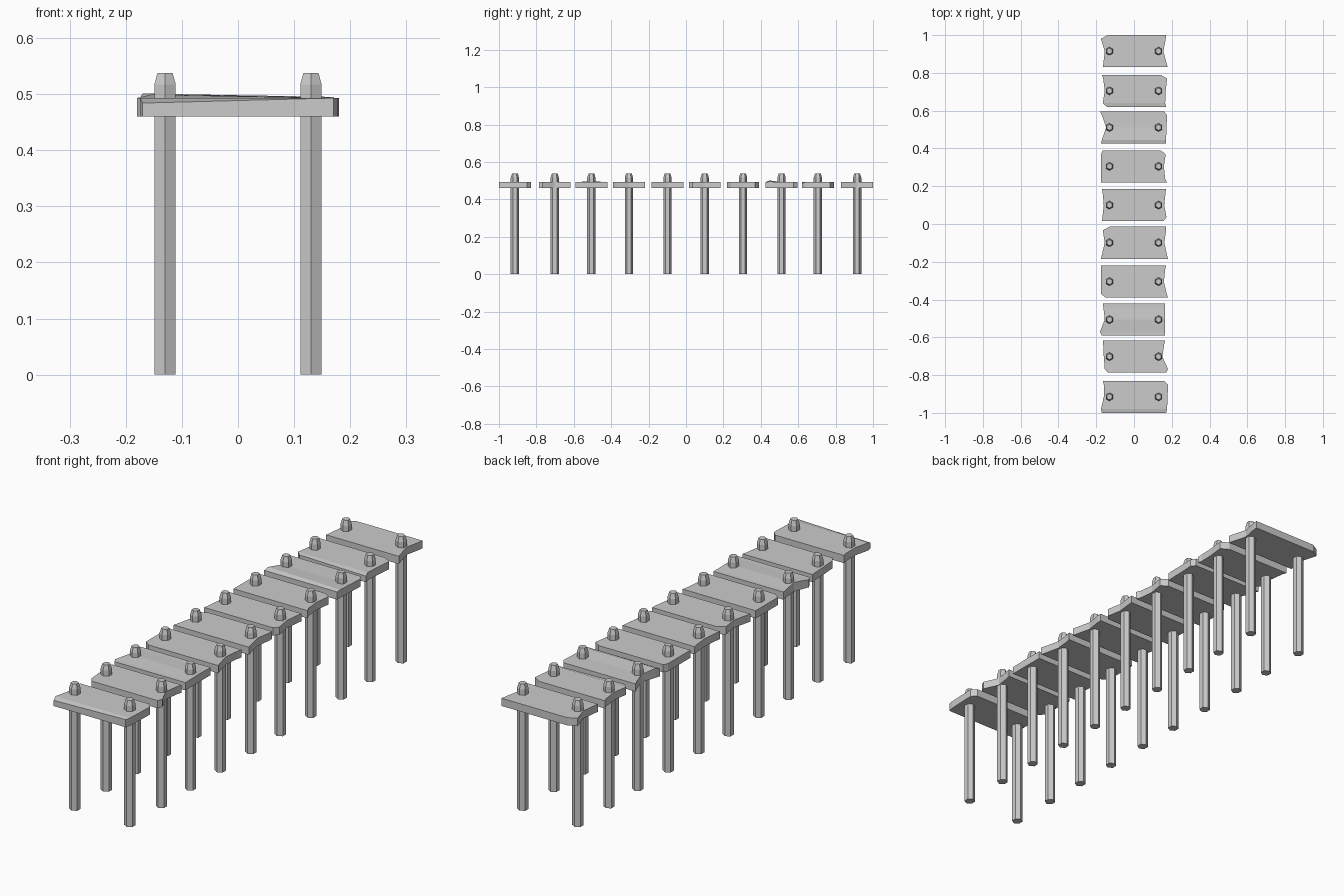
import bpy, bmesh, math

if "Cube" in bpy.data.objects:
    bpy.data.objects.remove(bpy.data.objects["Cube"])

ROWS = (0.085, 0.065, 0.0, -0.065, -0.085)   # rows across each plank, back to front
Z_LOW, Z_TOP = 0.46, 0.493

# centre y, left-end outline, right-end outline (cm, one value per row)
PLANKS = [
    (0.915, (14, 17.5, 15.5, 16.2, 16.5), (17, 16.8, 15.5, 17.3, 17.8)),
    (0.705, (17, 16.3, 15.5, 16.5, 14.3), (14, 17.5, 16.8, 16.5, 17)),
    (0.511, (18, 17, 14.8, 17, 17.5), (16, 17.5, 17.2, 17, 17)),
    (0.305, (16.5, 17.5, 17.5, 17.5, 17.5), (14, 16.8, 15.8, 16.5, 17.5)),
    (0.100, (17, 16.6, 16, 16.7, 17), (17, 16.7, 16, 17.2, 15.5)),
    (-0.099, (13, 16.5, 15.5, 17, 17.5), (17, 17, 16, 17.5, 18)),
    (-0.305, (17.5, 17.5, 17.5, 17.5, 15), (17, 16.5, 15.8, 17.3, 18)),
    (-0.506, (16.5, 16.2, 15.5, 18, 17), (16.5, 16.5, 16.5, 16.5, 16.5)),
    (-0.702, (16.5, 16.3, 16, 15.5, 14), (16.5, 16, 15, 18, 17)),
    (-0.915, (16.5, 16, 16, 17.5, 17), (16, 18, 17.8, 17.5, 17)),
]
# small warps and chips of the top face: (plank, row) -> left, right height change
WARP = {(2, 3): (0.008, 0.002), (7, 2): (0.006, 0.001),
        (9, 4): (-0.009, 0), (1, 4): (0, -0.007)}


def finish(bm, name):
    bmesh.ops.recalc_face_normals(bm, faces=bm.faces)
    mesh = bpy.data.meshes.new(name)
    bm.to_mesh(mesh)
    bm.free()
    ob = bpy.data.objects.new(name, mesh)
    bpy.context.collection.objects.link(ob)
    return ob


def bridge(bm, a, b):
    for i in range(len(a)):
        j = (i + 1) % len(a)
        bm.faces.new((a[i], a[j], b[j], b[i]))


# Rough-ended plank
def plank(index, y, left, right):
    bm = bmesh.new()
    loops = []
    for z, top in ((Z_LOW, 0), (Z_TOP, 1)):
        l, r = [], []
        for k, dy in enumerate(ROWS):
            wl, wr = WARP.get((index, k), (0, 0))
            l.append(bm.verts.new((-left[k] / 100, y + dy, z + wl * top)))
            r.append(bm.verts.new((right[k] / 100, y + dy, z + wr * top)))
        for k in range(len(ROWS) - 1):
            bm.faces.new((l[k], l[k + 1], r[k + 1], r[k]))
        loops.append(l + r[::-1])
    bridge(bm, *loops)
    finish(bm, f"plank_{index + 1}")


# Six-sided post with a tapered tip
def post(name, x, y):
    bm = bmesh.new()
    rings = []
    for z, rad in ((0, 0.022), (0.517, 0.022), (0.538, 0.0155)):
        rings.append([bm.verts.new((x + rad * math.sin(math.radians(60 * i)),
                                    y + rad * math.cos(math.radians(60 * i)), z))
                      for i in range(6)])
    for a, b in zip(rings, rings[1:]):
        bridge(bm, a, b)
    bm.faces.new(rings[0])
    bm.faces.new(rings[-1])
    finish(bm, name)


for n, (y, left, right) in enumerate(PLANKS):
    plank(n, y, left, right)
    for side, x in (("left", -0.13), ("right", 0.13)):
        post(f"{side}_post_{n + 1}", x, y)
